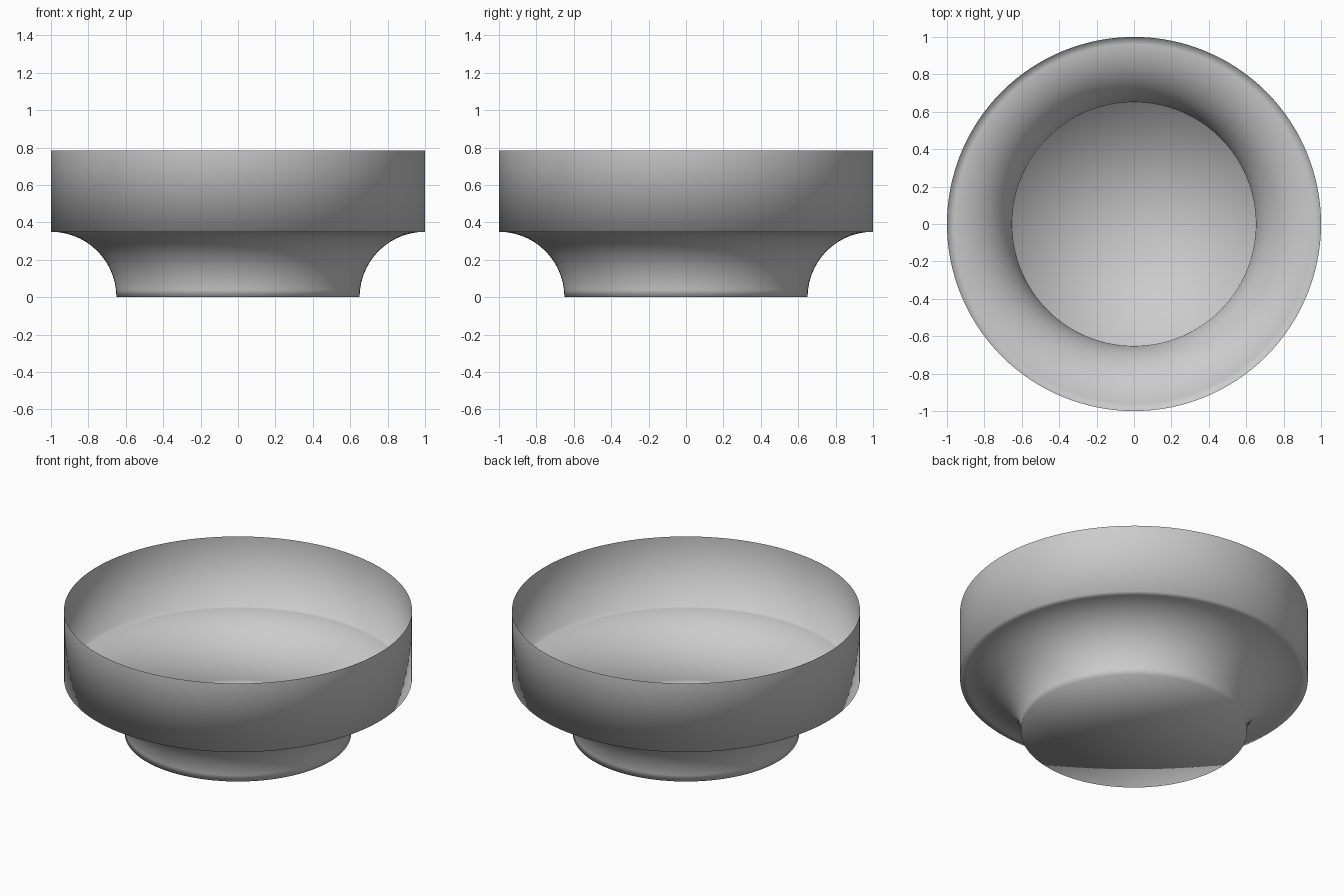
import bpy, bmesh, math

if "Cube" in bpy.data.objects:
    bpy.data.objects.remove(bpy.data.objects["Cube"])

SEGMENTS = 128      # sides around the bowl
COVE_STEPS = 14     # steps along the concave foot curve
RIM_R, RIM_Z, COVE_R = 1.0, 0.785, 0.35

clay = bpy.data.materials.new("light grey")
clay.diffuse_color = (0.6, 0.6, 0.6, 1)
clay.use_nodes = True
clay.node_tree.nodes["Principled BSDF"].inputs["Base Color"].default_value = clay.diffuse_color

# Profile from foot edge, up the quarter-circle cove, to the open rim
profile = []
for i in range(COVE_STEPS + 1):
    a = math.pi / 2 * i / COVE_STEPS
    profile.append((RIM_R - COVE_R * math.cos(a), COVE_R * math.sin(a)))
profile.append((RIM_R, RIM_Z))

bm = bmesh.new()
rings = []
for r, z in profile:
    rings.append([bm.verts.new((r * math.cos(2 * math.pi * k / SEGMENTS),
                                r * math.sin(2 * math.pi * k / SEGMENTS), z))
                  for k in range(SEGMENTS)])

# Thin cove and upright wall
for low, high in zip(rings, rings[1:]):
    for k in range(SEGMENTS):
        n = (k + 1) % SEGMENTS
        bm.faces.new((low[k], low[n], high[n], high[k]))

# Flat base disc
centre = bm.verts.new((0, 0, 0))
for k in range(SEGMENTS):
    bm.faces.new((centre, rings[0][(k + 1) % SEGMENTS], rings[0][k]))

# Smooth shading runs across every edge
for f in bm.faces:
    f.smooth = True

mesh = bpy.data.meshes.new("bowl")
bm.to_mesh(mesh)
bm.free()
mesh.materials.append(clay)
bowl = bpy.data.objects.new("bowl", mesh)
bpy.context.collection.objects.link(bowl)
